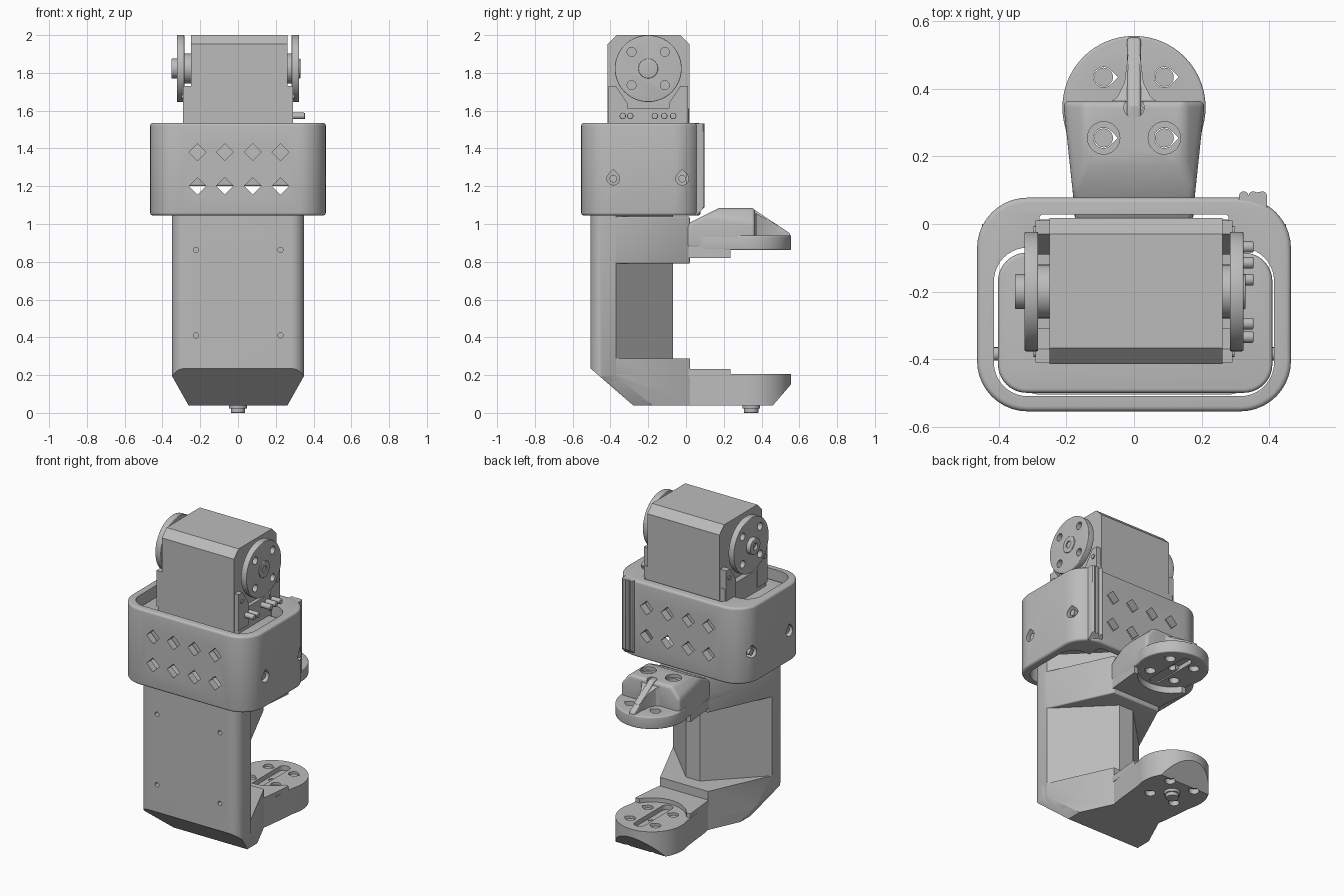
import bpy, bmesh
from math import sin, cos, pi, radians
from mathutils import Vector

if "Cube" in bpy.data.objects:
    bpy.data.objects.remove(bpy.data.objects["Cube"])

grey = bpy.data.materials.new("plain grey")
grey.use_nodes = True
grey.diffuse_color = (0.5, 0.5, 0.5, 1)
grey.node_tree.nodes["Principled BSDF"].inputs["Base Color"].default_value = (0.5, 0.5, 0.5, 1)


def arc(cx, cy, r, a0, a1, n=10):
    angles = [radians(a0 + (a1 - a0) * i / n) for i in range(n + 1)]
    return [(cx + r * cos(a), cy + r * sin(a)) for a in angles]


def circle(cx, cy, r, n=32):
    return arc(cx, cy, r, 0, 360, n)[:-1]


def teardrop(cx, cy, r, turn=0):
    pts = arc(cx, cy, r, turn + 45, turn + 315, 18)
    tip = radians(turn)
    return pts + [(cx + 1.41 * r * cos(tip), cy + 1.41 * r * sin(tip))]


def diamond(cx, cy, r):
    return circle(cx, cy, r, 4)


def rounded(x0, x1, y0, y1, r):
    return (arc(x1 - r, y1 - r, r, 0, 90) + arc(x0 + r, y1 - r, r, 90, 180)
            + arc(x0 + r, y0 + r, r, 180, 270) + arc(x1 - r, y0 + r, r, 270, 360))


def mirrored(half):
    return half + [(-x, y) for x, y in reversed(half) if abs(x) > 1e-5]


def prism(name, outlines, h0, h1, axis="z"):
    """Extrude one outline, or several separate ones, along an axis."""
    place = {"z": lambda a, b, h: (a, b, h), "x": lambda a, b, h: (h, a, b),
             "y": lambda a, b, h: (a, h, b)}[axis]
    if not isinstance(outlines[0], list):
        outlines = [outlines]
    bm = bmesh.new()
    for pts in outlines:
        low = [bm.verts.new(place(a, b, h0)) for a, b in pts]
        high = [bm.verts.new(place(a, b, h1)) for a, b in pts]
        bm.faces.new(low)
        bm.faces.new(high)
        for i in range(len(pts)):
            j = (i + 1) % len(pts)
            bm.faces.new((low[i], low[j], high[j], high[i]))
    bmesh.ops.recalc_face_normals(bm, faces=bm.faces)
    mesh = bpy.data.meshes.new(name)
    bm.to_mesh(mesh)
    bm.free()
    mesh.materials.append(grey)
    ob = bpy.data.objects.new(name, mesh)
    bpy.context.collection.objects.link(ob)
    return ob


def trim(ob, point, normal):
    """Slice away everything on the normal's side of a plane."""
    bm = bmesh.new()
    bm.from_mesh(ob.data)
    bmesh.ops.bisect_plane(bm, geom=bm.verts[:] + bm.edges[:] + bm.faces[:], dist=1e-5,
                           plane_co=point, plane_no=Vector(normal).normalized(), clear_outer=True)
    bmesh.ops.holes_fill(bm, edges=[e for e in bm.edges if e.is_boundary], sides=0)
    bmesh.ops.recalc_face_normals(bm, faces=bm.faces)
    bm.to_mesh(ob.data)
    bm.free()


def finish(ob, bevel=0, cutters=()):
    """Round the edges, cut the holes, then shade smooth."""
    bpy.ops.object.select_all(action="DESELECT")
    bpy.context.view_layer.objects.active = ob
    ob.select_set(True)
    if bevel:
        mod = ob.modifiers.new("round", "BEVEL")
        mod.width, mod.segments = bevel, 4
        mod.limit_method, mod.angle_limit = "ANGLE", radians(35)
        bpy.ops.object.modifier_apply(modifier=mod.name)
    for cutter in cutters:
        mod = ob.modifiers.new("cut", "BOOLEAN")
        mod.operation, mod.object, mod.solver = "DIFFERENCE", cutter, "EXACT"
        bpy.ops.object.modifier_apply(modifier=mod.name)
    bpy.ops.object.shade_smooth_by_angle(angle=radians(30))


def hide(ob):
    ob.hide_render = True
    ob.hide_set(True)
    ob.display_type = "WIRE"
    return ob


JOINT = 0.345     # y of the lower joint axis
SERVO_Y, SERVO_Z = -0.2, 1.823

# Cutters
diamonds = hide(prism("diamond_cutter", [diamond(x, z, 0.045) for z in (1.2, 1.38)
                for x in (-0.215, -0.07, 0.078, 0.225)], -0.7, 0.3, "y"))
side_holes = hide(prism("side_hole_cutter", [teardrop(y, 1.24, 0.034, 90)
                  for y in (-0.385, -0.02)], -0.6, 0.6, "x"))
cavity = hide(prism("collar_cavity_cutter", rounded(-0.415, 0.415, -0.51, -0.07, 0.1), 0.9, 1.7))
notch = hide(prism("collar_notch_cutter", rounded(-0.28, 0.28, -0.3, 0.028, 0.01), 0.9, 1.7))
joint_holes = hide(prism("joint_hole_cutter", [teardrop(x, JOINT + y, 0.03)
                   for x in (-0.09, 0.09) for y in (-0.09, 0.09)]
                   + [teardrop(0, JOINT, 0.02)], -0.1, 1.3))
pits = hide(prism("hole_rim_cutter", [circle(x, JOINT - 0.09, 0.048) for x in (-0.09, 0.09)]
                  + [circle(0, JOINT, 0.03)], 1.065, 1.3))
slots = [hide(prism("horn_slot_cutter", rounded(-0.035, 0.035, 0.16, 0.5, 0.034), z, z + 0.05))
         for z in (0.175, 0.84)]
front_holes = hide(prism("front_hole_cutter", [circle(x, z, 0.014, 16) for x in (-0.222, 0.225)
                   for z in (0.41, 0.863)], -0.6, -0.47, "y"))

# Collar band
collar = prism("collar", rounded(-0.465, 0.465, -0.555, 0.078, 0.15), 1.045, 1.535)
finish(collar, 0.015, (cavity, notch, diamonds, side_holes))
for side in (-1, 1):
    for y in (-0.385, -0.02):
        finish(prism("collar_screw", circle(y, 1.24, 0.02, 16), side * 0.4, side * 0.45, "x"))

# Ribbed cable guide on the back corner
ribs = []
for x in (0.325, 0.353, 0.38):
    ribs += arc(x, 0.083, 0.014, 180, 0, 6)
guide = prism("cable_guide", ribs + [(0.394, 0.0), (0.311, 0.0)], 1.047, 1.533)
trim(guide, (0, 0.055, 1.045), (0, 1, -1))
finish(guide)

# Tray inside the collar
finish(prism("inner_tray", rounded(-0.403, 0.41, -0.5, -0.085, 0.085), 1.2, 1.475), 0.012)

# Servo body, base and mounting ears
y0, y1, c = -0.415, 0.018, 0.048
finish(prism("servo_body", [(y0, 1.2), (y1, 1.2), (y1, 2 - c), (y1 - c, 2), (y0 + c, 2),
                            (y0, 2 - c)], -0.25, 0.262, "x"))
finish(prism("servo_base", rounded(-0.285, 0.285, y0 + 0.005, y1 - 0.005, 0.01), 1.3, 1.612))
for side in (-1, 1):
    for flip in (-1, 1):
        ear = [(SERVO_Y + flip * a, z) for a, z in
               ((0.21, 1.5), (0.21, 1.73), (0.17, 1.73), (0.11, 1.64), (0.11, 1.5))]
        finish(prism("servo_ear", ear, side * 0.24, side * 0.292, "x"))
        finish(prism("ear_screw", circle(SERVO_Y + flip * 0.18, 1.675, 0.014, 12),
                     side * 0.28, side * 0.298, "x"))

# Servo discs with hubs, and the connector pins
disc_holes = hide(prism("disc_hole_cutter", [circle(SERVO_Y + a, SERVO_Z + b, 0.024, 16)
                  for a in (-0.088, 0.088) for b in (-0.088, 0.088)], -0.5, 0.5, "x"))
for side, tip in ((-1, 0.353), (1, 0.33)):
    disc = prism("servo_disc", circle(SERVO_Y, SERVO_Z, 0.177, 64), side * 0.284, side * 0.324, "x")
    finish(disc, 0.004, (disc_holes,))
    finish(prism("disc_neck", circle(SERVO_Y, SERVO_Z, 0.08), side * 0.24, side * 0.29, "x"))
    hub = prism("disc_hub", circle(SERVO_Y, SERVO_Z, 0.052), side * 0.29, side * tip, "x")
    socket = hide(prism("hub_socket_cutter", circle(SERVO_Y, SERVO_Z, 0.022, 16),
                        side * (tip - 0.015), side * 0.5, "x"))
    finish(hub, 0.004, (socket,))
for y in (-0.335, -0.295, -0.165, -0.115, -0.068):
    finish(prism("connector_pin", circle(y, 1.572, 0.017, 16), 0.25, 0.354, "x"), 0.004)

# Column with a wedge-shaped back
front_corner = arc(0.28, -0.435, 0.07, 270, 360)
column = prism("column", mirrored(front_corner + [(0.35, -0.37), (0.05, -0.07)]), 0.04, 1.15)

# Lower and upper arms ending in round joint plates
taper = [(0.35, -0.42), (0.35, -0.37), (0.17, 0.02)]
plate = mirrored(taper + [(0.18, 0.08), (0.2, 0.27)] + arc(0, JOINT, 0.212, -10, 90, 24))
shoulder = mirrored(taper)
lower_arm = prism("lower_arm", plate, 0.04, 0.205)
lower_shoulder = prism("lower_shoulder", shoulder, 0.1, 0.287)
trim(lower_arm, (0, 0.46, 0.04), (0, 0.11, -0.095))
for part in (column, lower_arm, lower_shoulder):
    trim(part, (0, -0.505, 0.235), (0, -0.195, -0.225))
    for side in (-1, 1):
        trim(part, (side * 0.352, 0, 0.2), (side * 0.16, 0, -0.09))
finish(column, 0, (front_holes,))
finish(lower_arm, 0, (joint_holes, slots[0]))
finish(lower_shoulder)

stop = hide(prism("stop_cutter", circle(0, JOINT, 0.2, 48), 0, 1.5))
step = [(-0.17, -0.02), (0.17, -0.02), (0.18, 0.08), (0.195, 0.235), (-0.195, 0.235), (-0.18, 0.08)]
finish(prism("lower_stop", step, 0.19, 0.232), 0, (stop,))
finish(prism("upper_stop", step, 0.82, 0.88), 0, (stop,))

finish(prism("upper_shoulder", shoulder, 0.79, 1.04), 0.008)
finish(prism("upper_plate", plate, 0.862, 0.94), 0.008, (joint_holes, slots[1]))

# Raised hump over the upper joint
hump = prism("upper_hump", [(-0.17, -0.05), (0.17, -0.05), (0.18, 0.08), (0.21, 0.365),
                            (-0.21, 0.365), (-0.18, 0.08)], 0.87, 1.085)
trim(hump, (0, 0.075, 1.035), (0, -0.5, 1))
for side in (-1, 1):
    trim(hump, (side * 0.15, 0, 1.085), (side * 0.6, 0, 0.5))
finish(hump, 0.02, (joint_holes, pits))

# Ridge sloping down the back of the hump, with flared foot
ridge = prism("upper_ridge", [(0.3, 0.9), (0.3, 1.083), (0.35, 1.083), (0.552, 0.95), (0.552, 0.9)],
              -0.02, 0.02, "x")
finish(ridge, 0.008)
flare = mirrored([(0.09, 0.35), (0.05, 0.375), (0.028, 0.42), (0.018, 0.5)])
foot = prism("ridge_flare", flare, 0.9, 1.08)
trim(foot, (0, 0.345, 1.07), (0, 0.55, 1))
finish(foot, 0, (joint_holes,))

# Screws under the lower joint
finish(prism("joint_screw", circle(0, JOINT, 0.032), 0.015, 0.17))
finish(prism("joint_screw_head", circle(0, JOINT, 0.047), 0.022, 0.06), 0.004)
finish(prism("joint_screw_tip", circle(0, JOINT, 0.038), 0, 0.03), 0.003)
for x in (-0.09, 0.09):
    for y in (-0.09, 0.09):
        finish(prism("plate_screw", circle(x, JOINT + y, 0.028, 20), 0.07, 0.19))
